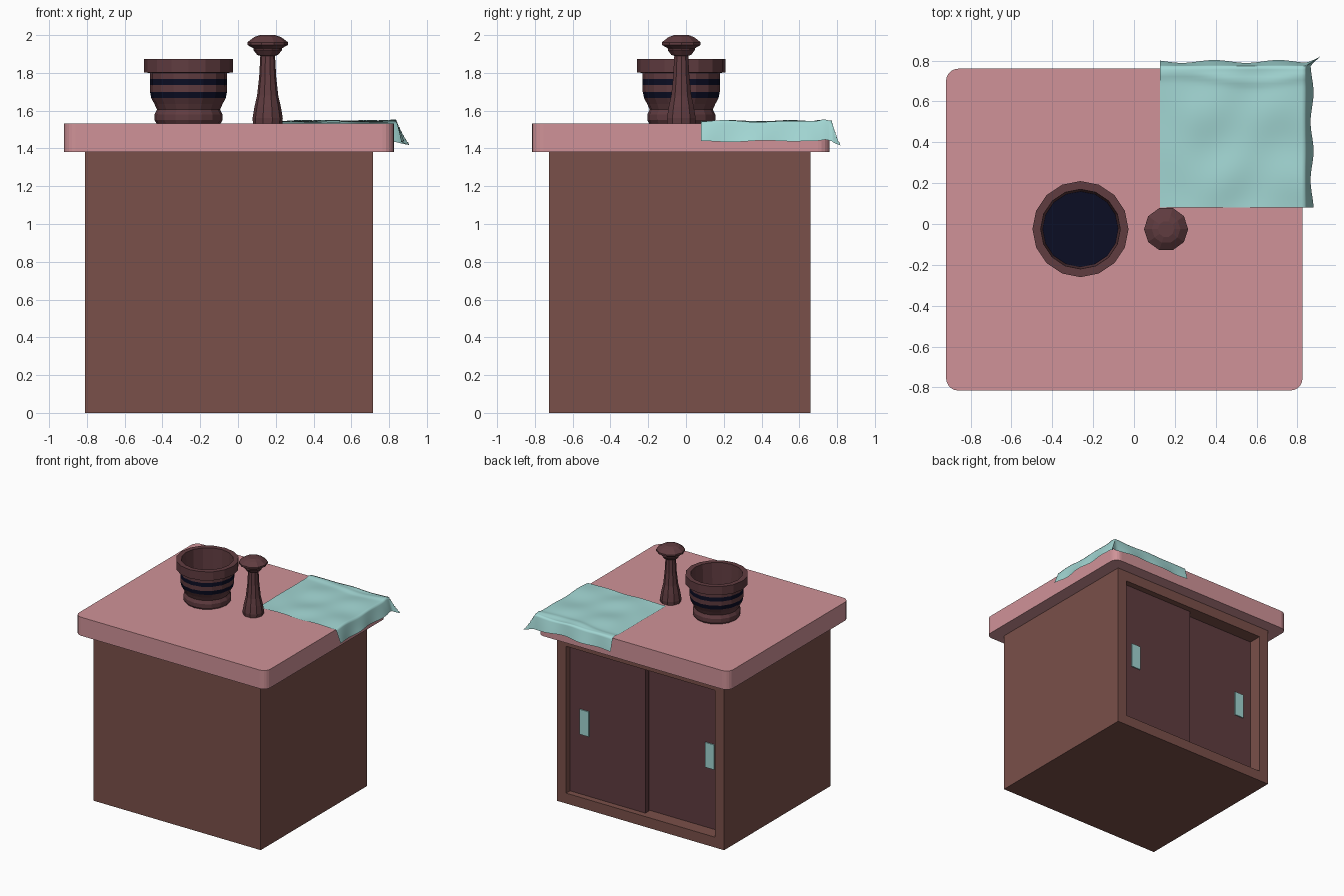
import bpy, bmesh, math
from mathutils import Vector

cube = bpy.data.objects.get("Cube")
if cube:
    bpy.data.objects.remove(cube, do_unlink=True)


def material(name, rgb):
    m = bpy.data.materials.new(name)
    m.use_nodes = True
    m.diffuse_color = (*rgb, 1)
    m.node_tree.nodes["Principled BSDF"].inputs["Base Color"].default_value = (*rgb, 1)
    return m


PINK = material("pink_stone", (0.63, 0.29, 0.314))
BROWN = material("brown_wood", (0.195, 0.08, 0.067))
MAUVE = material("dark_mauve_wood", (0.117, 0.045, 0.051))
TEAL = material("pale_teal", (0.361, 0.672, 0.651))
NAVY = material("navy", (0.0033, 0.004, 0.017))


def finish(name, bm, *mats):
    bmesh.ops.recalc_face_normals(bm, faces=bm.faces)
    mesh = bpy.data.meshes.new(name)
    bm.to_mesh(mesh)
    bm.free()
    for m in mats:
        mesh.materials.append(m)
    ob = bpy.data.objects.new(name, mesh)
    bpy.context.collection.objects.link(ob)
    return ob


def box_mesh(lo, hi):
    lo, hi = Vector(lo), Vector(hi)
    bm = bmesh.new()
    bmesh.ops.create_cube(bm, size=1)
    bmesh.ops.scale(bm, vec=hi - lo, verts=bm.verts)
    bmesh.ops.translate(bm, vec=(lo + hi) / 2, verts=bm.verts)
    return bm


def lathe(name, centre, profile, sides, mats):
    """Revolve (radius, z, material index of the band above); end rings are capped."""
    bm = bmesh.new()
    rings = []
    for r, z, _ in profile:
        ring = []
        for i in range(sides):
            a = math.tau * i / sides
            ring.append(bm.verts.new((centre[0] + r * math.cos(a),
                                      centre[1] + r * math.sin(a), z)))
        rings.append(ring)
    for k in range(len(rings) - 1):
        for i in range(sides):
            j = (i + 1) % sides
            f = bm.faces.new((rings[k][i], rings[k][j], rings[k + 1][j], rings[k + 1][i]))
            f.material_index = profile[k][2]
    bm.faces.new(rings[0])
    bm.faces.new(rings[-1]).material_index = profile[-1][2]
    return finish(name, bm, *mats)


# Cabinet with a recessed opening in the back
bm = box_mesh((-0.81, -0.725, 0), (0.715, 0.66, 1.38))
bm.normal_update()
back = max(bm.faces, key=lambda f: f.normal.y)
bmesh.ops.inset_region(bm, faces=[back], thickness=0.085, use_even_offset=True)
pushed = bmesh.ops.extrude_face_region(bm, geom=[back])
bmesh.ops.translate(bm, vec=(0, -0.16, 0),
                    verts=[v for v in pushed["geom"] if isinstance(v, bmesh.types.BMVert)])
if back.is_valid:
    bmesh.ops.delete(bm, geom=[back], context="FACES_ONLY")
finish("cabinet", bm, BROWN)

# Two sliding doors, one behind the other, each with a pull plate
for name, x0, x1, y, hx in (("left", -0.057, 0.63, 0.61, 0.497),
                            ("right", -0.725, 0.0, 0.55, -0.605)):
    finish(name + "_door", box_mesh((x0, y - 0.045, 0.085), (x1, y, 1.295)), MAUVE)
    finish(name + "_door_pull",
           box_mesh((hx - 0.042, y - 0.005, 0.58), (hx + 0.042, y + 0.009, 0.785)), TEAL)

# Countertop with rounded vertical corners
bm = box_mesh((-0.92, -0.815, 1.38), (0.825, 0.76, 1.533))
corners = [e for e in bm.edges if abs(e.verts[0].co.z - e.verts[1].co.z) > 0.1]
bmesh.ops.bevel(bm, geom=corners, offset=0.06, segments=5, profile=0.5, affect="EDGES")
finish("countertop", bm, PINK)

# Mortar: outside from the foot up, over the rim and down to the dark floor
lathe("mortar", (-0.262, -0.025), [
    (0.17, 1.533, 0), (0.18, 1.55, 0), (0.18, 1.58, 0), (0.167, 1.605, 0),
    (0.18, 1.635, 0), (0.197, 1.666, 1), (0.204, 1.70, 0), (0.205, 1.735, 1),
    (0.205, 1.767, 0), (0.205, 1.80, 0), (0.235, 1.802, 0), (0.235, 1.873, 0),
    (0.195, 1.873, 0), (0.185, 1.65, 1)], 16, (MAUVE, NAVY))

# Pestle standing on its wide end
lathe("pestle", (0.157, -0.025), [
    (0.078, 1.533, 0), (0.08, 1.56, 0), (0.07, 1.62, 0), (0.056, 1.68, 0),
    (0.045, 1.78, 0), (0.039, 1.89, 0), (0.055, 1.895, 0), (0.075, 1.92, 0),
    (0.075, 1.93, 0), (0.108, 1.948, 0), (0.108, 1.962, 0), (0.07, 1.99, 0),
    (0.04, 2.0, 0)], 10, (MAUVE,))

# Cloth draped over the back left corner of the countertop
EDGE_X, EDGE_Y, N = 0.838, 0.772, 48


def drape(u, v):
    s, t = 0.128 + 0.83 * u, 0.08 + 0.81 * v
    ox, oy = max(0, s - EDGE_X), max(0, t - EDGE_Y)
    both = min(ox, oy)
    wave = math.sin(9 * s + 3 * t) * math.sin(17 * t + 2 * math.sin(6 * s))
    x = min(s, EDGE_X) + 0.28 * ox + 0.32 * both
    y = min(t, EDGE_Y) + 0.2 * oy + 0.2 * both
    if ox:
        x += 0.06 * ox * math.sin(22 * t)
    if oy:
        y += 0.06 * oy * math.sin(20 * s)
    rise = 0.006 * (1 + wave) * min(1, 4 * u + 0.2)
    ridge = 0.008 * math.exp(-((t - 0.72 - 0.02 * math.sin(8 * s)) / 0.025) ** 2)
    drop = max(ox, oy) * (0.88 + 0.04 * math.sin(12 * (s + t))) + 0.15 * both
    return x, y, 1.538 + rise + ridge - drop


bm = bmesh.new()
grid = [[bm.verts.new(drape(i / N, j / N)) for j in range(N + 1)] for i in range(N + 1)]
for i in range(N):
    for j in range(N):
        bm.faces.new((grid[i][j], grid[i + 1][j], grid[i + 1][j + 1], grid[i][j + 1]))
cloth = finish("cloth", bm, TEAL)
for p in cloth.data.polygons:
    p.use_smooth = True
